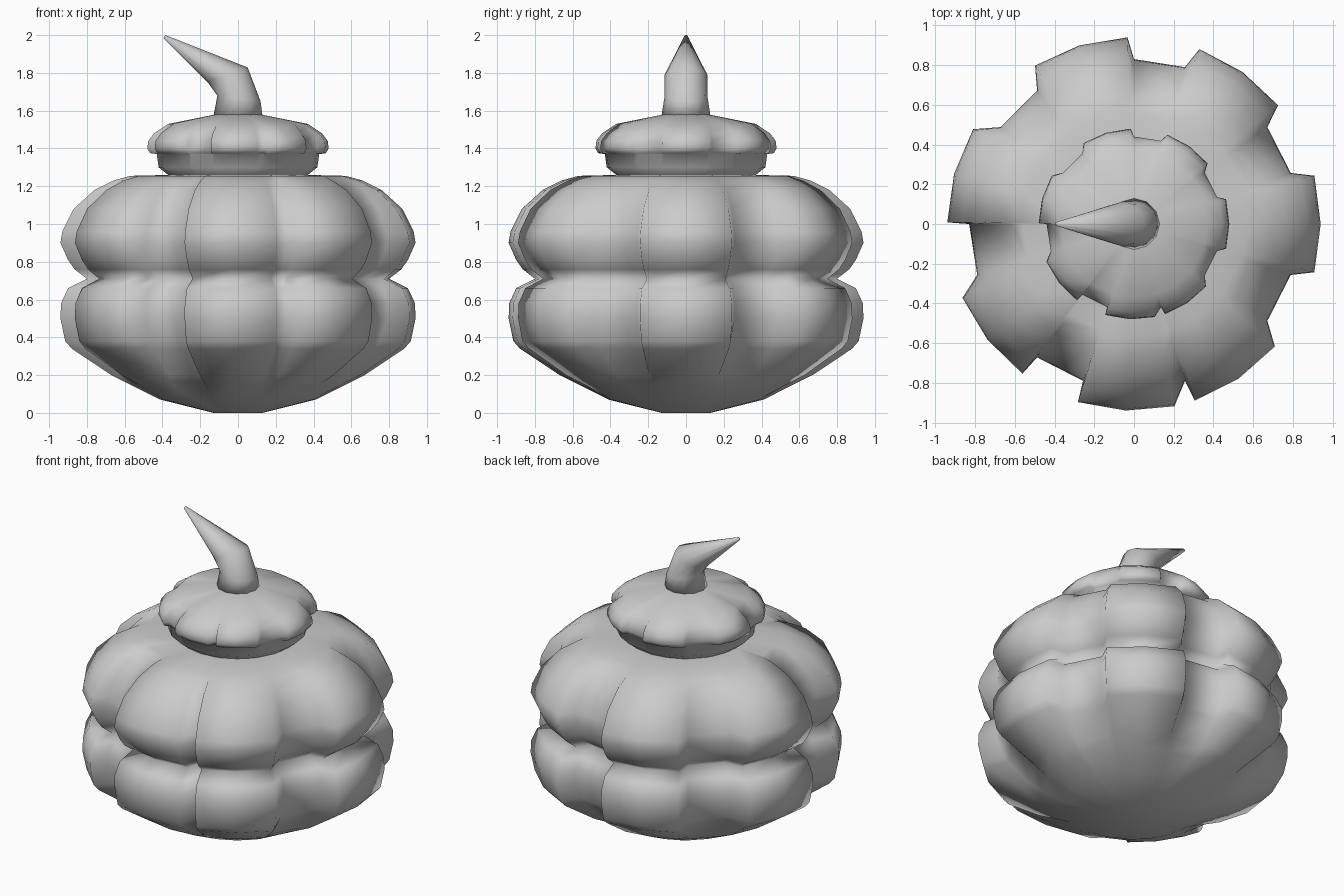
import bpy, bmesh
from math import radians, cos, sin
from mathutils import Matrix, Vector

cube = bpy.data.objects.get("Cube")
if cube:
    bpy.data.objects.remove(cube, do_unlink=True)

grey = bpy.data.materials.new("plain_grey")
grey.use_nodes = True
grey.diffuse_color = (0.6, 0.6, 0.6, 1)
grey.node_tree.nodes["Principled BSDF"].inputs["Base Color"].default_value = grey.diffuse_color

# Ribs: the groove angle each one starts from, and the angle of its middle
RIBS = [(36, 54.5), (90, 107), (144, 164.5), (198, 218.3),
        (252, 267.5), (288, 304), (342, 360)]


def rib_columns():
    """Angle of every column, with a flag for columns that ride on a rib."""
    columns = []
    for start, middle in RIBS:
        if not columns or columns[-1] != (start, False):
            columns.append((start, False))
        columns += [(middle + d, True) for d in (-15, 0, 15)]
        columns.append((start + 36, False))
    return columns


def loft(name, rings):
    """Skin a stack of rings, cap both ends and shade smooth."""
    bm = bmesh.new()
    loops = [[bm.verts.new(p) for p in ring] for ring in rings]
    n = len(loops[0])
    for low, high in zip(loops, loops[1:]):
        for i in range(n):
            j = (i + 1) % n
            bm.faces.new((low[i], low[j], high[j], high[i]))
    bm.faces.new(loops[0][::-1])
    bm.faces.new(loops[-1])
    bmesh.ops.recalc_face_normals(bm, faces=bm.faces)
    mesh = bpy.data.meshes.new(name)
    bm.to_mesh(mesh)
    bm.free()
    mesh.materials.append(grey)
    mesh.shade_smooth()
    obj = bpy.data.objects.new(name, mesh)
    bpy.context.collection.objects.link(obj)
    return obj


def ribbed(name, profile):
    """Turned shape; profile rows are height, groove radius, rib radius."""
    rings = []
    for z, groove, rib in profile:
        ring = []
        for angle, on_rib in rib_columns():
            r, a = (rib if on_rib else groove), radians(angle)
            ring.append((r * cos(a), r * sin(a), z))
        rings.append(ring)
    return loft(name, rings)


# Two-tier ribbed body with a pinched waist
ribbed("body", [
    (0, .13, .13), (.07, .41, .41), (.15, .56, .57), (.20, .63, .67),
    (.34, .76, .88), (.38, .79, .915), (.50, .83, .94), (.58, .83, .937),
    (.66, .80, .90), (.71, .71, .80), (.76, .77, .865), (.81, .80, .90),
    (.90, .83, .94), (.96, .825, .93), (1.08, .78, .87), (1.18, .70, .76),
    (1.23, .62, .66), (1.255, .56, .57), (1.26, .36, .36)])

# Ribbed cap on a narrow neck
ribbed("cap", [
    (1.24, .35, .35), (1.26, .37, .37), (1.30, .42, .42), (1.37, .43, .43),
    (1.375, .435, .465), (1.40, .44, .48), (1.44, .44, .475),
    (1.48, .42, .445), (1.53, .37, .37), (1.58, .12, .12)])

# Bent, pointed stem: x, z, radius and tilt of each section
sections = [(0, 1.57, .13, 0), (.005, 1.665, .115, 7),
            (-.055, 1.79, .113, -20), (-.39, 1.992, .010, -55)]
stem_rings = []
for x, z, radius, tilt in sections:
    turn = Matrix.Rotation(radians(tilt), 4, 'Y')
    stem_rings.append([
        Vector((x, 0, z)) + turn @ Vector((radius * cos(a), radius * sin(a), 0))
        for a in (radians(30 * i) for i in range(12))])
loft("stem", stem_rings)
